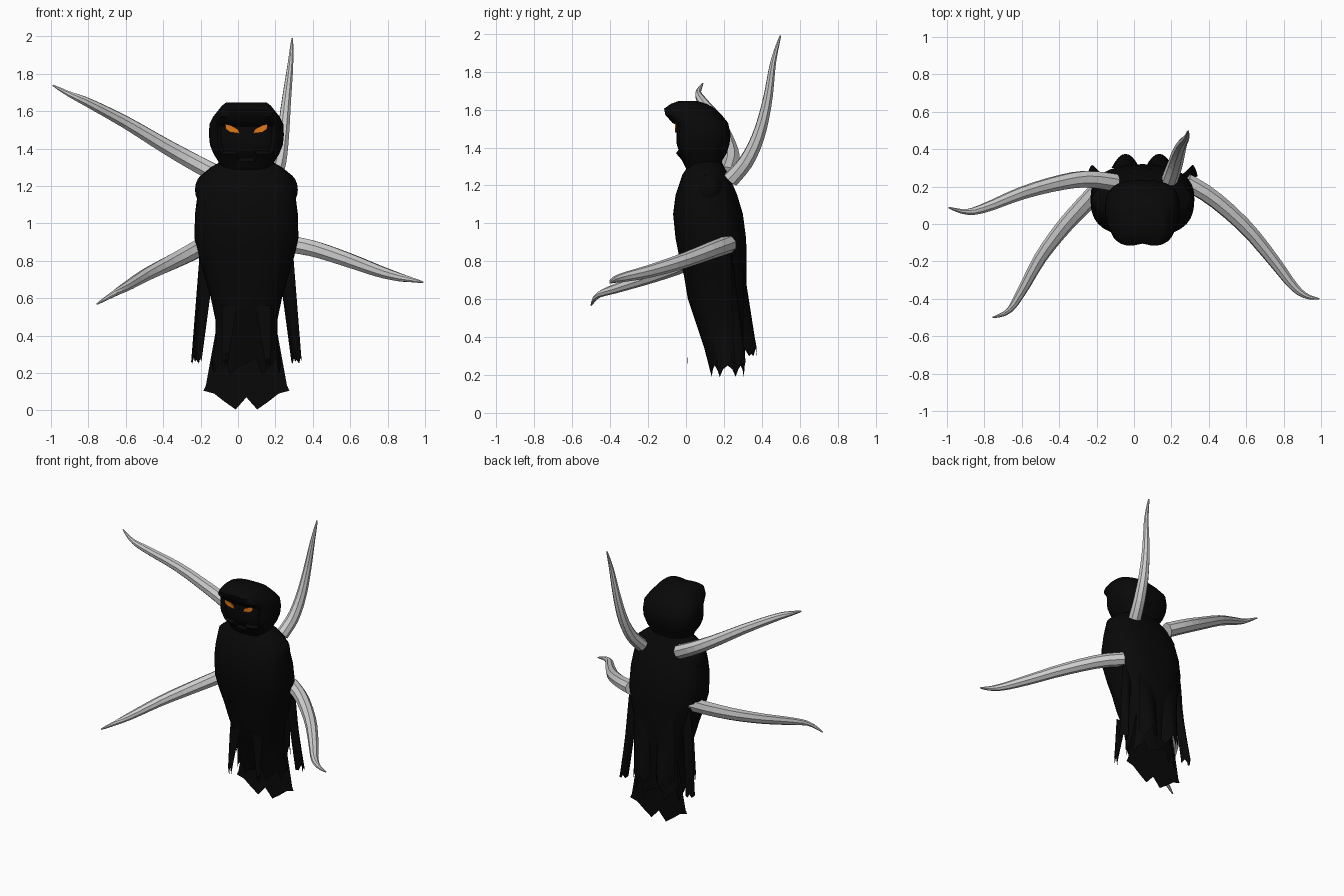
import bpy, bmesh, math
from mathutils import Vector

if "Cube" in bpy.data.objects:
    bpy.data.objects.remove(bpy.data.objects["Cube"])

CX = 0.045  # centre line of the robed figure


def material(name, rgb):
    m = bpy.data.materials.new(name)
    m.diffuse_color = (*rgb, 1)
    m.use_nodes = True
    m.node_tree.nodes["Principled BSDF"].inputs["Base Color"].default_value = m.diffuse_color
    return m


BLACK = material("black cloth", (0.0025, 0.0025, 0.0025))
GREY = material("pale grey", (0.62, 0.62, 0.62))
ORANGE = material("orange glow", (0.75, 0.19, 0.01))


def finish(bm, name, mat, smooth=True):
    me = bpy.data.meshes.new(name)
    bm.to_mesh(me)
    bm.free()
    ob = bpy.data.objects.new(name, me)
    bpy.context.collection.objects.link(ob)
    me.materials.append(mat)
    if smooth:
        bpy.ops.object.select_all(action='DESELECT')
        ob.select_set(True)
        bpy.context.view_layer.objects.active = ob
        bpy.ops.object.shade_smooth_by_angle(angle=math.radians(40))
    return ob


def loft(rings, cap_start=True, cap_end=True):
    """Skin a list of equal-length closed rings."""
    bm = bmesh.new()
    vs = [[bm.verts.new(p) for p in r] for r in rings]
    n = len(vs[0])
    for a, b in zip(vs, vs[1:]):
        for i in range(n):
            j = (i + 1) % n
            bm.faces.new((a[i], a[j], b[j], b[i]))
    if cap_start:
        bm.faces.new(vs[0][::-1])
    if cap_end:
        bm.faces.new(vs[-1])
    bmesh.ops.recalc_face_normals(bm, faces=bm.faces)
    return bm


def oval(z, hx, y0, y1, n=32, power=0.8):
    """Rounded-box ring at height z, half width hx, depth y0..y1."""
    pts = []
    for i in range(n):
        a = math.tau * i / n
        c, s = math.cos(a), math.sin(a)
        x = math.copysign(abs(c) ** power, c) * hx
        y = math.copysign(abs(s) ** power, s) * (y1 - y0) / 2
        pts.append(Vector((CX + x, (y0 + y1) / 2 + y, z)))
    return pts


# Robe: shoulders to ragged hem, open underneath
profile = [(1.34, .12, .03, .18), (1.30, .19, .01, .20), (1.255, .245, -.02, .225),
           (1.15, .262, -.055, .27), (1.05, .275, -.068, .30), (0.92, .278, -.055, .317),
           (0.82, .255, -.035, .32), (0.72, .225, -.01, .32), (0.6, .19, .01, .317),
           (0.48, .165, .05, .313), (0.36, .165, .09, .31)]
rings = [oval(*p) for p in profile]
hem = oval(0.25, .185, .13, .31)
for i, p in enumerate(hem):
    p.z += (0.0, 0.03, -0.06, -0.02)[i % 4]
rings.append(hem)
finish(loft(rings, cap_end=False), "robe", BLACK)

# Hood with an overhanging brow and a recessed face
hood_profile = [(1.27, .13, .01, .19), (1.33, .15, -.02, .19), (1.37, .175, -.055, .215),
                (1.42, .195, -.07, .23), (1.47, .2, -.07, .235), (1.53, .198, -.072, .222),
                (1.57, .178, -.125, .19), (1.605, .15, -.135, .155), (1.63, .13, -.1, .11),
                (1.645, .11, -.04, .06)]
rings = [oval(*p, power=0.72) for p in hood_profile]
for r in rings:      # brow dips back between its two front corners
    for p in r:
        if p.y < -0.085 and p.z > 1.55:
            p.y += 0.03 * max(0, 1 - abs(p.x - CX) / 0.12)
bm = loft(rings)
face = [f for f in bm.faces if f.normal.y < -0.75
        and 1.35 < f.calc_center_median().z < 1.54]
bmesh.ops.inset_region(bm, faces=face, thickness=0.012, depth=-0.02)
finish(bm, "hood", BLACK)

# Slanted eyes
for side, name in ((-1, "left_eye"), (1, "right_eye")):
    bm = bmesh.new()
    outline = [(.115, 1.533), (.11, 1.503), (.085, 1.487), (.035, 1.48),
               (.045, 1.503), (.08, 1.522)]
    front = bm.faces.new([bm.verts.new((CX + side * x, -.058, z)) for x, z in outline])
    out = bmesh.ops.extrude_face_region(bm, geom=[front])
    for v in out["geom"]:
        if isinstance(v, bmesh.types.BMVert):
            v.co.y += 0.008
    bmesh.ops.recalc_face_normals(bm, faces=bm.faces)
    finish(bm, name, ORANGE, False)

# Rounded shoulder folds
for side, name in ((-1, "left_sleeve"), (1, "right_sleeve")):
    bm = bmesh.new()
    bmesh.ops.create_uvsphere(bm, u_segments=16, v_segments=10, radius=1)
    for v in bm.verts:
        v.co = (CX + side * .2 + v.co.x * .075, .12 + v.co.y * .075, 1.18 + v.co.z * .095)
    finish(bm, name, BLACK)


def tatter(name, top, bottom, w0, w1, bulge, fringe, cols=8, rows=6):
    """Hanging cloth strip, arched outward in +y, with a ragged lower edge."""
    bm = bmesh.new()
    top, bottom = Vector(top), Vector(bottom)
    grid = []
    for r in range(rows + 1):
        t = r / rows
        c = top.lerp(bottom, t)
        w = w0 + (w1 - w0) * t
        row = []
        for k in range(cols + 1):
            u = 2 * k / cols - 1
            z = c.z + (fringe[k % len(fringe)] if r == rows else 0)
            row.append(bm.verts.new((c.x + u * w / 2, c.y + bulge * t * (1 - u * u), z)))
        grid.append(row)
    for a, b in zip(grid, grid[1:]):
        for k in range(cols):
            bm.faces.new((a[k], b[k], b[k + 1], a[k + 1]))
    finish(bm, name, BLACK)


# Torn cloth strips, mirrored about the centre line
for side, tag in ((-1, "left"), (1, "right")):
    tatter(tag + "_side_strip", (CX + side * .2, .235, .9), (CX + side * .268, .255, .26),
           .09, .055, .06, (0, -.01, .02, 0, .01))
    tatter(tag + "_back_strip", (CX + side * .09, .3, .8), (CX + side * .09, .30, .32),
           .15, .15, .075, (.04, 0, -.02, .03, -.03))
    tatter(tag + "_front_strip", (CX + side * .09, .03, .56), (CX + side * .115, .005, .26),
           .08, .03, 0, (0, -.03, .02))

# Flared sheet hanging lowest at the back
tatter("rear_sheet", (CX, .255, .5), (CX, .25, .06), .3, .46, 0,
       (.045, .03, -.015, -.055, .01, -.055, -.015, .03, .045))


def spline(pts, t):
    """Smooth point through the control points (Catmull-Rom)."""
    i = min(int(t), len(pts) - 2)
    f = t - i
    a, b, c, d = [Vector(pts[max(0, min(len(pts) - 1, i + k))]) for k in (-1, 0, 1, 2)]
    return 0.5 * (2 * b + (c - a) * f + (2 * a - 5 * b + 4 * c - d) * f * f
                  + (3 * b - a - 3 * c + d) * f ** 3)


def tentacle(name, pts, radius, steps=16, sides=8):
    path = [spline(pts, (len(pts) - 1) * s / steps) for s in range(steps + 1)]
    rings = []
    for s, p in enumerate(path):
        d = (path[min(s + 1, steps)] - path[max(s - 1, 0)]).normalized()
        side = d.cross(Vector((0.3, 0.9, 0.3))).normalized()
        up = side.cross(d)
        r = radius * (1 - (s / steps) ** 1.6) + 0.004
        rings.append([p + r * (math.cos(math.tau * k / sides) * side
                               + math.sin(math.tau * k / sides) * up) for k in range(sides)])
    finish(loft(rings), name, GREY, False)


tentacle("upper_left_tentacle", [(-.1, .22, 1.255), (-.25, .24, 1.335), (-.4, .22, 1.42),
         (-.6, .165, 1.54), (-.8, .085, 1.645), (-.9, .065, 1.69), (-.99, .088, 1.738)], .046)
tentacle("upper_right_tentacle", [(.19, .235, 1.23), (.22, .32, 1.33), (.24, .385, 1.47),
         (.258, .43, 1.65), (.28, .46, 1.85), (.29, .498, 1.99)], .04)
tentacle("lower_left_tentacle", [(-.16, .21, .895), (-.26, .11, .84), (-.38, -.02, .78),
         (-.5, -.18, .72), (-.6, -.36, .66), (-.67, -.465, .62), (-.755, -.5, .568)], .046)
tentacle("lower_right_tentacle", [(.28, .225, .89), (.42, .14, .86), (.6, -.02, .80),
         (.75, -.2, .745), (.85, -.33, .715), (.92, -.385, .70), (.99, -.4, .685)], .044)
